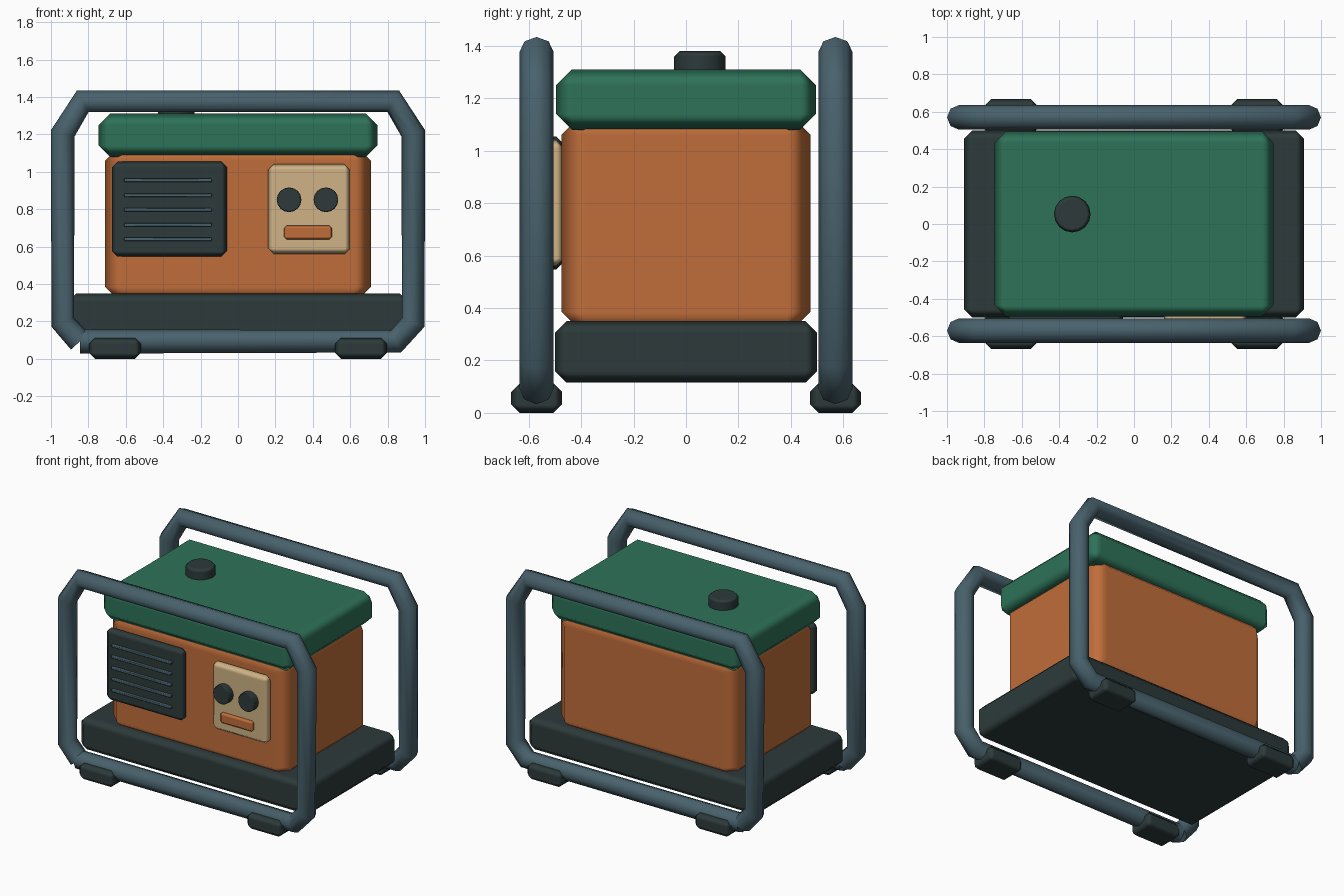
import bpy
import bmesh
from math import radians
from mathutils import Matrix, Vector

cube = bpy.data.objects.get("Cube")
if cube:
    bpy.data.objects.remove(cube, do_unlink=True)


def material(name, rgb):
    m = bpy.data.materials.new(name)
    m.use_nodes = True
    colour = (*rgb, 1.0)
    m.diffuse_color = colour
    m.node_tree.nodes["Principled BSDF"].inputs["Base Color"].default_value = colour
    return m


orange = material("orange_paint", (0.53, 0.155, 0.043))
green = material("green_paint", (0.027, 0.17, 0.10))
dark = material("dark_rubber", (0.026, 0.042, 0.043))
steel = material("blue_steel", (0.065, 0.12, 0.15))
cream = material("cream_panel", (0.63, 0.45, 0.24))


def finish(name, bm, mat, bevel):
    """Turn a bmesh into a smooth-shaded object with a hard-normal chamfer."""
    mesh = bpy.data.meshes.new(name)
    bm.to_mesh(mesh)
    bm.free()
    mesh.materials.append(mat)
    for p in mesh.polygons:
        p.use_smooth = True
    ob = bpy.data.objects.new(name, mesh)
    bpy.context.collection.objects.link(ob)
    mod = ob.modifiers.new("chamfer", "BEVEL")
    mod.width = bevel
    mod.segments = 1
    mod.limit_method = "ANGLE"
    mod.angle_limit = radians(40)
    mod.harden_normals = True
    return ob


def box(name, centre, size, mat, bevel):
    bm = bmesh.new()
    bmesh.ops.create_cube(bm, size=1)
    bmesh.ops.scale(bm, vec=Vector(size), verts=bm.verts)
    bmesh.ops.translate(bm, vec=Vector(centre), verts=bm.verts)
    return finish(name, bm, mat, bevel)


def disc(name, centre, radius, depth, mat, bevel, tilt=0, sides=16):
    bm = bmesh.new()
    place = Matrix.Translation(centre) @ Matrix.Rotation(radians(tilt), 4, "X")
    bmesh.ops.create_cone(bm, cap_ends=True, segments=sides, radius1=radius,
                          radius2=radius, depth=depth, matrix=place)
    return finish(name, bm, mat, bevel)


# Tray, housing and lid
box("base_tray", (0, 0, 0.2325), (1.82, 1.0, 0.235), dark, 0.045)
box("housing", (0, 0, 0.7225), (1.42, 0.95, 0.855), orange, 0.09)
box("tank_lid", (0, 0, 1.195), (1.49, 0.99, 0.23), green, 0.06)
disc("fuel_cap", (-0.33, 0.053, 1.335), 0.098, 0.09, dark, 0.02)

# Vent grille with slats
box("vent_grille", (-0.367, -0.5, 0.8), (0.614, 0.07, 0.508), dark, 0.03)
for i in range(5):
    box(f"vent_slat_{i + 1}", (-0.375, -0.538, 0.638 + 0.079 * i),
        (0.47, 0.03, 0.018), steel, 0.004)

# Control panel with two knobs and a socket
box("control_panel", (0.38, -0.5, 0.8), (0.44, 0.07, 0.48), cream, 0.03)
for side, x in (("right", 0.273), ("left", 0.47)):
    disc(f"{side}_knob", (x, -0.553, 0.85), 0.066, 0.055, dark, 0.006, tilt=90)
box("socket", (0.374, -0.543, 0.675), (0.257, 0.035, 0.074), orange, 0.014)

# Tube frames and their feet
frame_path = [(-0.845, 0.093), (0.845, 0.093), (0.937, 0.195), (0.937, 1.205),
              (0.83, 1.377), (-0.83, 1.377), (-0.937, 1.205), (-0.937, 0.195),
              (-0.845, 0.093)]
for end, y in (("front", -0.57), ("back", 0.57)):
    curve = bpy.data.curves.new(f"{end}_frame", "CURVE")
    curve.dimensions = "3D"
    curve.bevel_depth = 0.065
    curve.bevel_resolution = 2
    curve.use_fill_caps = True
    spline = curve.splines.new("POLY")
    spline.points.add(len(frame_path) - 1)
    for point, (x, z) in zip(spline.points, frame_path):
        point.co = (x, y, z, 1)
    spline.use_smooth = True
    curve.materials.append(steel)
    bpy.context.collection.objects.link(bpy.data.objects.new(f"{end}_frame", curve))
    for side, x in (("right", -0.658), ("left", 0.658)):
        box(f"{end}_{side}_foot", (x, y, 0.056), (0.278, 0.194, 0.112), dark, 0.032)
